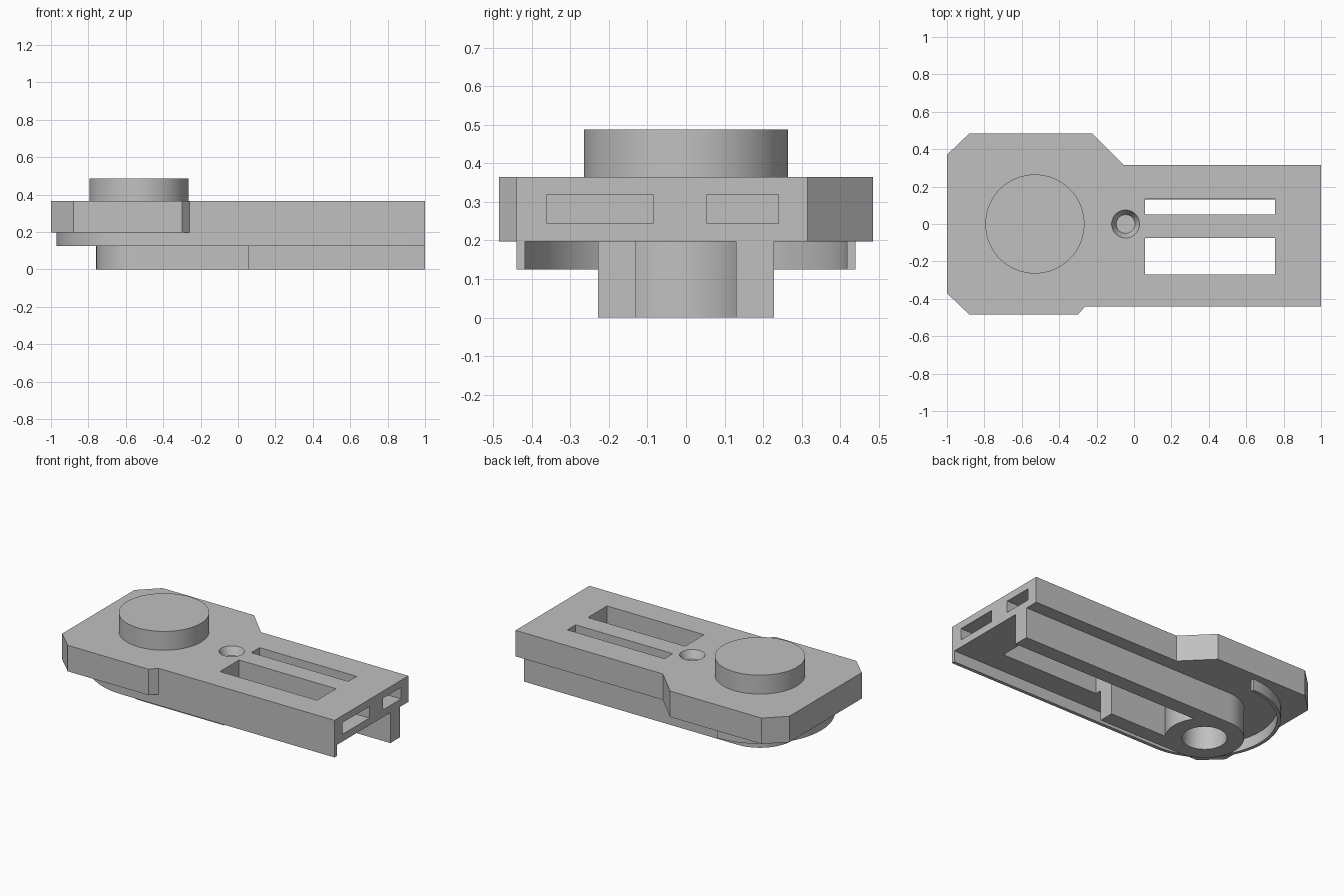
import bpy, bmesh
from math import cos, sin, radians

cube = bpy.data.objects.get("Cube")
if cube:
    bpy.data.objects.remove(cube, do_unlink=True)

grey = bpy.data.materials.new("plain grey")
grey.use_nodes = True
colour = (0.53, 0.53, 0.53, 1)
grey.diffuse_color = colour
grey.node_tree.nodes["Principled BSDF"].inputs["Base Color"].default_value = colour

PIVOT = -0.53                            # x of the round end
BASE, TOP = 0.197, 0.365                 # underside and top of the plate


def arc(radius, start, end, steps=48, cx=PIVOT):
    """Points on a circle arc, angles in degrees."""
    angles = [radians(start + (end - start) * i / steps) for i in range(steps + 1)]
    return [(cx + radius * cos(a), radius * sin(a)) for a in angles]


def finish(name, bm):
    bmesh.ops.recalc_face_normals(bm, faces=bm.faces)
    mesh = bpy.data.meshes.new(name)
    bm.to_mesh(mesh)
    bm.free()
    mesh.materials.append(grey)
    ob = bpy.data.objects.new(name, mesh)
    bpy.context.collection.objects.link(ob)
    return ob


def prism(name, outline, z0, z1):
    """Extrude an xy outline from z0 to z1."""
    bm = bmesh.new()
    face = bm.faces.new([bm.verts.new((x, y, z0)) for x, y in outline])
    new = bmesh.ops.extrude_face_region(bm, geom=[face])["geom"]
    bmesh.ops.translate(bm, vec=(0, 0, z1 - z0),
                        verts=[v for v in new if isinstance(v, bmesh.types.BMVert)])
    return finish(name, bm)


def box(name, x0, x1, y0, y1, z0, z1):
    return prism(name, [(x0, y0), (x1, y0), (x1, y1), (x0, y1)], z0, z1)


def cone(name, x, r0, r1, z0, z1):
    bm = bmesh.new()
    bmesh.ops.create_cone(bm, cap_ends=True, segments=64, radius1=r0, radius2=r1, depth=z1 - z0)
    bmesh.ops.translate(bm, verts=bm.verts, vec=(x, 0, (z0 + z1) / 2))
    return finish(name, bm)


def cut(target, cutter):
    mod = target.modifiers.new("cut", 'BOOLEAN')
    mod.operation, mod.solver, mod.object = 'DIFFERENCE', 'EXACT', cutter
    bpy.context.view_layer.objects.active = target
    bpy.ops.object.modifier_apply(modifier=mod.name)
    bpy.data.objects.remove(cutter, do_unlink=True)


# Main plate with chamfered wide end
plate = prism("main_plate", [
    (-1, 0.37), (-0.88, 0.485), (-0.225, 0.485), (-0.055, 0.315), (1, 0.315),
    (1, -0.44), (-0.26, -0.44), (-0.3, -0.485), (-0.88, -0.485), (-1, -0.37)], BASE, TOP)

# Through slots, blind pockets in the end face, conical dimple and socket
for y0, y1 in ((0.05, 0.135), (-0.27, -0.075)):
    cut(plate, box("slot_cutter", 0.06, 0.755, y0, y1, 0.1, 0.5))
for y0, y1 in ((0.055, 0.24), (-0.36, -0.085)):
    cut(plate, box("pocket_cutter", 0.8, 1.1, y0, y1, 0.244, 0.319))
cut(plate, cone("dimple_cutter", -0.045, 0.05, 0.075, TOP - 0.05, TOP + 0.0005))
cut(plate, cone("socket_cutter", PIVOT, 0.13, 0.13, 0.1, 0.5))

# Round stud on top
stud = cone("top_stud", PIVOT, 0.265, 0.265, TOP, 0.487)

# Thin skirt: straight along the front, curling round the end
skirt = prism("lower_skirt",
              [(1, -0.44)] + arc(0.44, 270, 90) + arc(0.418, 90, 270) + [(1, -0.418)],
              0.125, BASE)

# Boss ring under the stud with one long and one short arm
R, INNER = 0.228, 0.13
boss = prism("boss_with_arms",
             [(0.06, -R)] + arc(R, 270, 90) + [(1, R), (1, INNER)]
             + arc(R, 34.8, -34.8) + [(0.06, -INNER)], 0, BASE)
cut(boss, cone("bore_cutter", PIVOT, 0.13, 0.13, -0.1, 0.4))

# Smooth the round walls, keep the edges sharp
parts = [plate, stud, skirt, boss]
for ob in bpy.context.view_layer.objects:
    ob.select_set(ob in parts)
bpy.context.view_layer.objects.active = plate
bpy.ops.object.shade_smooth_by_angle(angle=radians(25))
